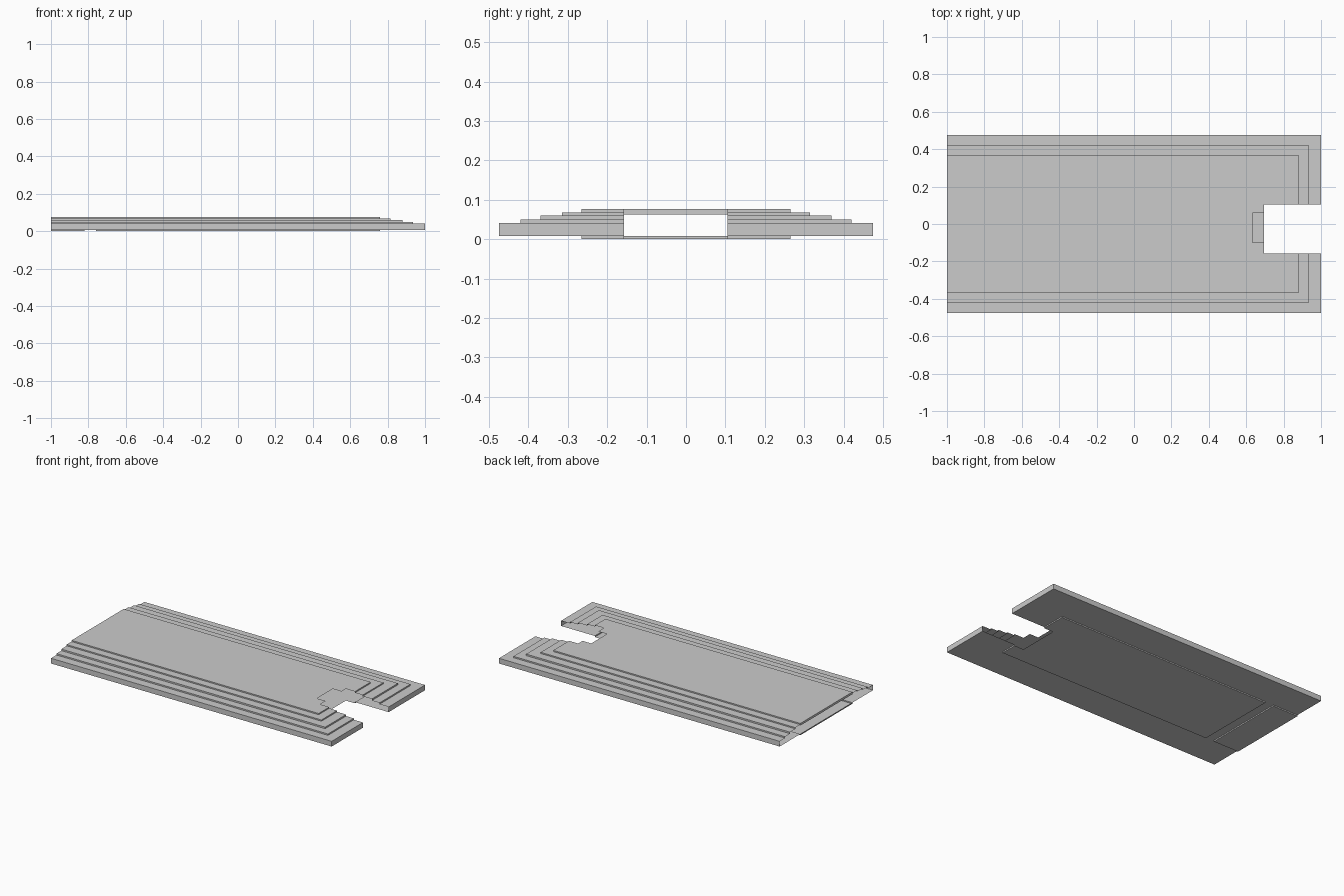
import bpy, bmesh
from mathutils import Vector

if "Cube" in bpy.data.objects:
    bpy.data.objects.remove(bpy.data.objects["Cube"])


def cut_box(bm, x0, x1, y0, y1):
    """Slice the sheet along a rectangle and drop the faces inside it."""
    for co, no in (((x0, 0, 0), (1, 0, 0)), ((0, y0, 0), (0, 1, 0)), ((0, y1, 0), (0, 1, 0))):
        geom = bm.verts[:] + bm.edges[:] + bm.faces[:]
        bmesh.ops.bisect_plane(bm, geom=geom, dist=1e-5, plane_co=Vector(co), plane_no=Vector(no))
    inside = []
    for f in bm.faces:
        c = f.calc_center_median()
        if x0 < c.x < x1 and y0 < c.y < y1:
            inside.append(f)
    bmesh.ops.delete(bm, geom=inside, context='FACES')


def finish(bm, name):
    flat = [(0.02, 0.02)]
    bmesh.ops.dissolve_limit(bm, angle_limit=0.01, verts=bm.verts[:], edges=bm.edges[:])
    me = bpy.data.meshes.new(name)
    bm.to_mesh(me)
    bm.free()
    ob = bpy.data.objects.new(name, me)
    bpy.context.collection.objects.link(ob)


FLOOR = 0.0075
NOTCH = (0.695, 1.1, -0.157, 0.105)

# Stepped upper shell: U-shaped rings, open at the left end
tiers = [(0.76, 0.265, 0.076), (0.815, 0.315, 0.068), (0.88, 0.37, 0.060),
         (0.935, 0.42, 0.050), (1.0, 0.475, 0.041)]
bm = bmesh.new()


def ring(x, y, z):
    return [bm.verts.new(p) for p in ((-1, -y, z), (x, -y, z), (x, y, z), (-1, y, z))]


rings = []
for i, (x, y, z) in enumerate(tiers):
    below = tiers[i + 1][2] if i + 1 < len(tiers) else FLOOR
    rings += [ring(x, y, z), ring(x, y, below)]
bm.faces.new(rings[0])
for a, b in zip(rings, rings[1:]):
    for k in range(3):
        bm.faces.new((a[k], b[k], b[k + 1], a[k + 1]))
cut_box(bm, *NOTCH)
cut_box(bm, 0.633, 0.72, -0.10, 0.06)
finish(bm, "stepped_deck")

# Lip hanging below the deck at the open end
bm = bmesh.new()
bm.faces.new([bm.verts.new((-1, y, z)) for y, z in
              ((0.265, 0.062), (-0.265, 0.062), (-0.265, 0.076), (0.265, 0.076))])
finish(bm, "end_lip")

# Floor sheet with two shallow lowered panels
bm = bmesh.new()
xs = [-1, -0.82, -0.76, 0.76, 1]
ys = [-0.475, -0.265, 0.265, 0.475]
for i in range(4):
    for j in range(3):
        low = j == 1 and i in (0, 2)
        z = 0 if low else FLOOR
        loop = [(xs[i], ys[j]), (xs[i], ys[j + 1]), (xs[i + 1], ys[j + 1]), (xs[i + 1], ys[j])]
        bm.faces.new([bm.verts.new((x, y, z)) for x, y in loop])
        if low:
            for p, q in zip(loop, loop[1:] + loop[:1]):
                bm.faces.new([bm.verts.new(c) for c in
                              ((*q, 0), (*p, 0), (*p, FLOOR), (*q, FLOOR))])
bmesh.ops.remove_doubles(bm, verts=bm.verts[:], dist=1e-5)
cut_box(bm, *NOTCH)
finish(bm, "floor")
